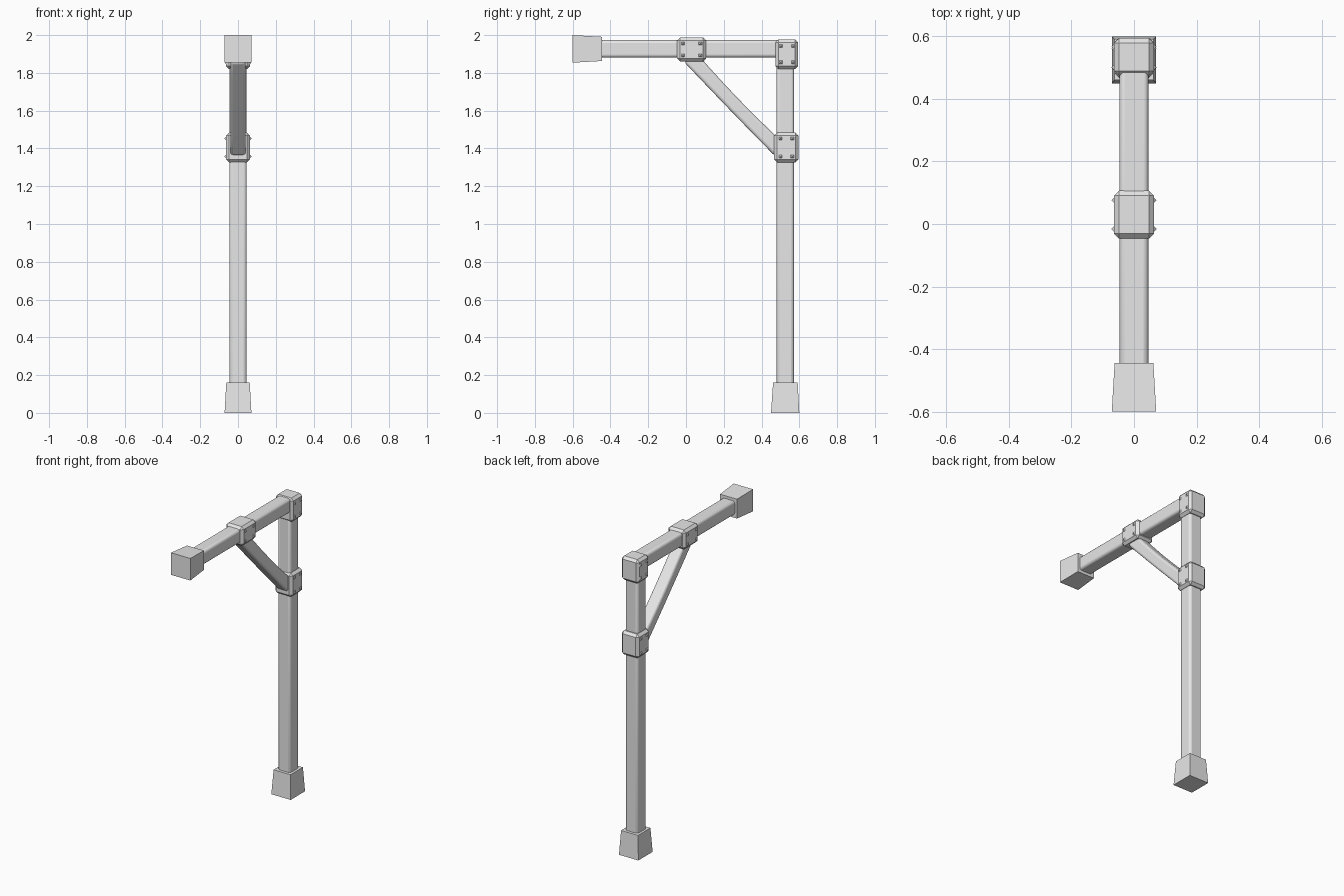
import bpy, bmesh
from mathutils import Vector

cube = bpy.data.objects.get("Cube")
if cube:
    bpy.data.objects.remove(cube, do_unlink=True)

GREY = (0.8, 0.8, 0.8, 1)
mat = bpy.data.materials.new("plain grey")
mat.use_nodes = True
mat.diffuse_color = GREY
mat.node_tree.nodes["Principled BSDF"].inputs["Base Color"].default_value = GREY

POST_Y, BEAM_Z, HALF = 0.526, 1.927, 0.046


def finish(name, bm, bevel=0, segments=1, smooth=False):
    bmesh.ops.recalc_face_normals(bm, faces=bm.faces[:])
    mesh = bpy.data.meshes.new(name)
    bm.to_mesh(mesh)
    bm.free()
    mesh.materials.append(mat)
    obj = bpy.data.objects.new(name, mesh)
    bpy.context.collection.objects.link(obj)
    if bevel:
        mod = obj.modifiers.new("Bevel", 'BEVEL')
        mod.width, mod.segments = bevel, segments
        mod.limit_method = 'ANGLE'
    if smooth:
        bpy.ops.object.select_all(action='DESELECT')
        obj.select_set(True)
        bpy.context.view_layer.objects.active = obj
        bpy.ops.object.shade_smooth_by_angle(angle=0.6)
    return obj


def loft(name, sections, **kw):
    """Skin a timber or cap through rectangles: (centre, half x, second half-axis)."""
    bm = bmesh.new()
    rings = []
    for centre, hx, side in sections:
        c, s, x = Vector(centre), Vector(side), Vector((hx, 0, 0))
        rings.append([bm.verts.new(p) for p in (c - x - s, c + x - s, c + x + s, c - x + s)])
    for a, b in zip(rings, rings[1:]):
        for i in range(4):
            j = (i + 1) % 4
            bm.faces.new((a[i], a[j], b[j], b[i]))
    bm.faces.new(rings[0])
    bm.faces.new(rings[-1])
    return finish(name, bm, **kw)


def bracket(name, y, z, hy, hz, bolt_y, bolt_z):
    """Chamfered metal collar with four pointed bolts on each side."""
    bm = bmesh.new()
    bmesh.ops.create_cube(bm, size=2)
    bmesh.ops.scale(bm, vec=(0.064, hy, hz), verts=bm.verts)
    bmesh.ops.translate(bm, vec=(0, y, z), verts=bm.verts)
    finish(name, bm, bevel=0.016)
    bm = bmesh.new()
    for sx in (-1, 1):
        for sy in (-1, 1):
            for sz in (-1, 1):
                c = Vector((sx * 0.058, y + sy * bolt_y, z + sz * bolt_z))
                base = [bm.verts.new(c + Vector((0, a * 0.015, b * 0.015)))
                        for a, b in ((-1, -1), (1, -1), (1, 1), (-1, 1))]
                tip = bm.verts.new(c + Vector((sx * 0.014, 0, 0)))
                bm.faces.new(base)
                for i in range(4):
                    bm.faces.new((base[i], base[(i + 1) % 4], tip))
    finish(name + "_bolts", bm)


# Timbers with rounded edges
loft("post", [((0, POST_Y, z), HALF, (0, HALF, 0)) for z in (0.1, 1.9)],
     bevel=0.016, segments=3, smooth=True)
loft("beam", [((0, y, BEAM_Z), HALF, (0, 0, HALF)) for y in (-0.5, 0.52)],
     bevel=0.016, segments=3, smooth=True)

# Diagonal brace, sagging slightly towards its middle
start, end = Vector((0, 0.02, 1.885)), Vector((0, 0.5, 1.388))
sections = []
for i in range(7):
    t = i / 6
    bow = 4 * t * (1 - t)
    centre = start.lerp(end, t) - Vector((0, 0.7, 0.7)) * 0.006 * bow
    sections.append((centre, 0.041, Vector((0, 0.7, 0.7)) * (0.041 - 0.004 * bow)))
loft("diagonal_brace", sections, bevel=0.015, segments=3, smooth=True)

# Tapered end blocks
loft("foot_block", [((0, 0.525, 0), 0.071, (0, 0.075, 0)),
                    ((0, 0.526, 0.16), 0.062, (0, 0.065, 0))])
loft("beam_end_block", [((0, -0.6, 1.927), 0.071, (0, 0, 0.073)),
                        ((0, -0.445, 1.927), 0.062, (0, 0, 0.064))])

# Joint collars
bracket("beam_bracket", 0.03, 1.924, 0.077, 0.064, 0.046, 0.032)
bracket("corner_bracket", 0.534, 1.899, 0.06, 0.079, 0.033, 0.043)
bracket("post_bracket", 0.531, 1.405, 0.064, 0.079, 0.031, 0.048)
